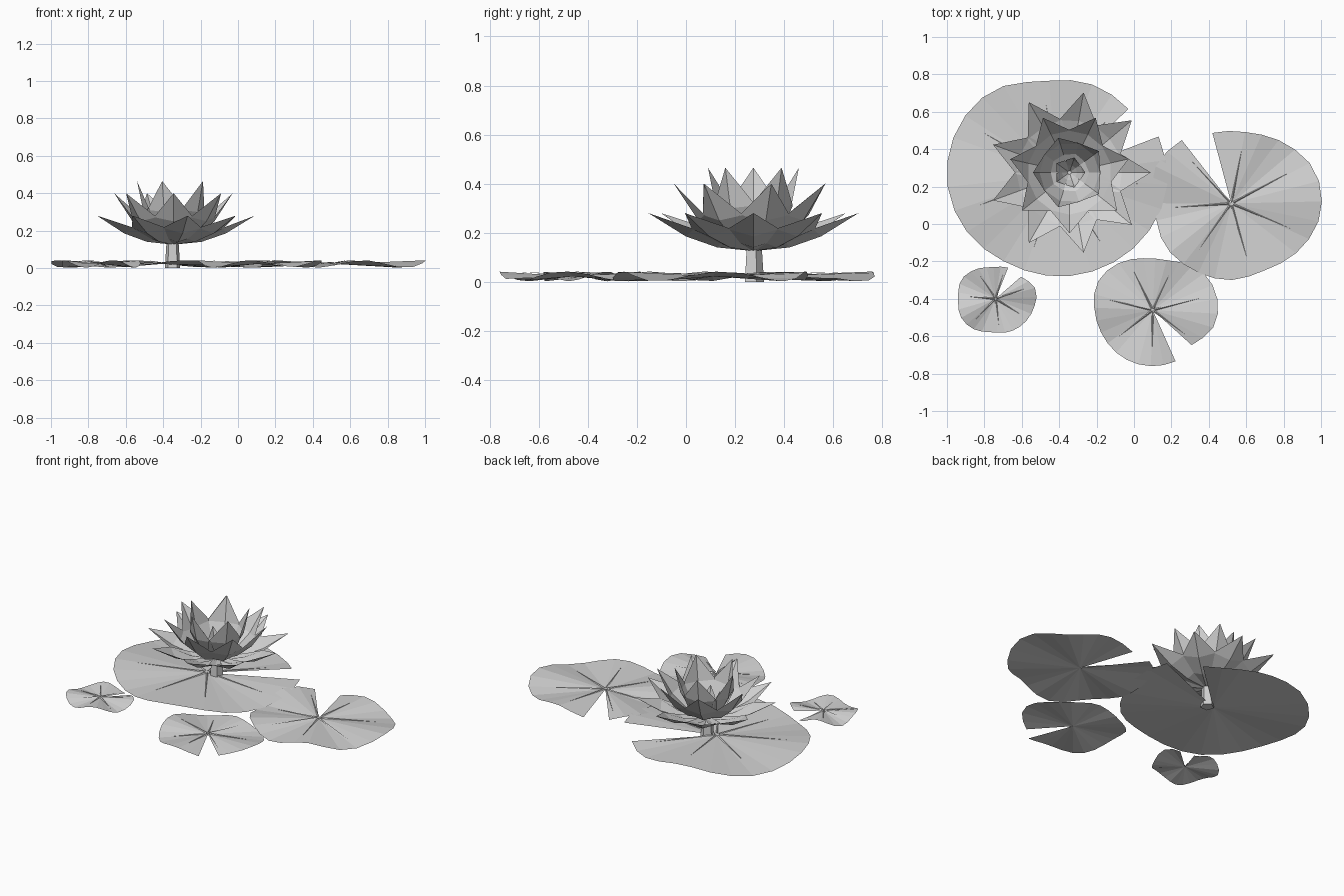
import bpy
import bmesh
from math import sin, cos, radians, pi
from mathutils import Vector, Matrix

cube = bpy.data.objects.get("Cube")
if cube:
    bpy.data.objects.remove(cube, do_unlink=True)

# One plain pale colour for the whole plant
pale = bpy.data.materials.new("pale_grey")
pale.use_nodes = True
pale.diffuse_color = (0.64, 0.64, 0.64, 1)
pale.node_tree.nodes["Principled BSDF"].inputs["Base Color"].default_value = pale.diffuse_color


def finish(bm, name):
    """Turn a bmesh into a flat shaded object."""
    mesh = bpy.data.meshes.new(name)
    bm.to_mesh(mesh)
    bm.free()
    mesh.materials.append(pale)
    obj = bpy.data.objects.new(name, mesh)
    bpy.context.collection.objects.link(obj)
    return obj


def sample(values, t):
    """Smooth interpolation through evenly spaced values, t from 0 to 1."""
    last = len(values) - 1
    pos = t * last
    i = min(int(pos), last - 1)
    f = pos - i
    a, b, c, d = [values[min(max(i + k, 0), last)] for k in (-1, 0, 1, 2)]
    return b + 0.5 * f * (c - a + f * (2 * a - 5 * b + 4 * c - d + f * (3 * (b - c) + d - a)))


# Floating leaves: notched, wavy fans with raised veins
def lily_pad(name, centre, start, end, radii, waves, phase):
    steps = 26
    rings = (0.5, 1.0)

    def point(t, f, lift=0.0):
        a = radians(start + (end - start) * t)
        r = sample(radii, t) * f
        z = 0.032 + 0.02 * f * sin(waves * a + phase) + lift
        return Vector((centre[0] + r * cos(a), centre[1] + r * sin(a), z))

    bm = bmesh.new()
    hub = bm.verts.new((*centre, 0.032))
    rows = [[bm.verts.new(point(i / steps, f)) for i in range(steps + 1)] for f in rings]
    for i in range(steps):
        bm.faces.new((hub, rows[0][i], rows[0][i + 1]))
        bm.faces.new((rows[0][i], rows[1][i], rows[1][i + 1], rows[0][i + 1]))
    finish(bm, name)

    # Veins: slim ridges tapering towards the rim
    bm = bmesh.new()
    for k in range(7):
        t = (5 + 51 * k) / (end - start)
        tip = bm.verts.new(point(t, 0.77, 0.004))
        base = point(t, 0.03, 0.003)
        out = (tip.co - base).normalized()
        side = out.cross(Vector((0, 0, 1))) * 0.006
        left, right = bm.verts.new(base - side), bm.verts.new(base + side)
        ridge = bm.verts.new(base + Vector((0, 0, 0.006)))
        bm.faces.new((right, tip, ridge))
        bm.faces.new((ridge, tip, left))
    finish(bm, name + "_veins")


lily_pad("large_leaf", (-0.41, 0.26), 43, 381,
         (.52, .52, .51, .57, .59, .59, .57, .54, .54, .55, .57, .59, .58), 4, 0.5)
lily_pad("left_leaf", (0.52, 0.11), 128, 465,
         (.43, .45, .41, .42, .41, .41, .40, .44, .48, .48, .43, .39, .39), 5, 1.2)
lily_pad("front_leaf", (0.1, -0.46), -42, 294,
         (.28, .34, .35, .33, .28, .28, .31, .33, .31, .30, .30, .30, .30), 4, 2.0)
lily_pad("small_leaf", (-0.74, -0.4), 68, 401,
         (.18, .17, .19, .21, .20, .21, .20, .18, .19, .20, .21, .22, .18), 4, 0.0)


# Flower: rings of folded, pointed petals
FLOWER = Vector((-0.345, 0.275, 0))


def petal_ring(name, count, turn, width, path):
    widths = (0.3, 0.85, 1.0, 0.0)
    bm = bmesh.new()
    for k in range(count):
        spin = Matrix.Translation(FLOWER) @ Matrix.Rotation(radians(turn) + 2 * pi * k / count, 4, 'Z')
        previous = None
        for i, ((r, z), w) in enumerate(zip(path, widths)):
            # Edges rise inward, square to the petal's slope, to make a cupped fold
            r0, z0 = path[max(i - 1, 0)]
            r1, z1 = path[min(i + 1, len(path) - 1)]
            slope = Vector((r1 - r0, 0, z1 - z0)).normalized()
            cup = Vector((-slope.z, 0, slope.x)) * width * w * 0.16
            spine = Vector((r, 0, z))
            half = Vector((0, width * w / 2, 0))
            spots = [spine] if w == 0 else [spine + cup - half, spine, spine + cup + half]
            row = [bm.verts.new(spin @ p) for p in spots]
            if previous:
                for j in range(2):
                    a, b = previous[j], previous[j + 1]
                    if len(row) == 1:
                        bm.faces.new((a, row[0], b))
                    else:
                        bm.faces.new((a, row[j], row[j + 1], b))
            previous = row
    finish(bm, name)


petal_ring("outer_petals", 9, 0, 0.21, ((.02, .137), (.15, .15), (.28, .195), (.435, .29)))
petal_ring("middle_petals", 7, 13, 0.21, ((.02, .14), (.13, .18), (.225, .26), (.325, .41)))
petal_ring("inner_petals", 5, 36, 0.21, ((.02, .145), (.10, .20), (.16, .31), (.195, .475)))
petal_ring("bud_petals", 5, 0, 0.075, ((.01, .15), (.04, .19), (.07, .25), (.085, .32)))

# Stem: short tapered post under the flower
bm = bmesh.new()
bmesh.ops.create_cone(bm, cap_ends=True, segments=5, radius1=0.043, radius2=0.034, depth=0.14,
                      matrix=Matrix.Translation(FLOWER + Vector((-0.005, 0, 0.08))))
finish(bm, "stem")

# Rest the lowest point on the ground
bpy.context.view_layer.update()
parts = [o for o in bpy.context.collection.objects if o.type == 'MESH']
low = min(v.co.z for o in parts for v in o.data.vertices)
for o in parts:
    o.data.transform(Matrix.Translation((0, 0, -low)))
